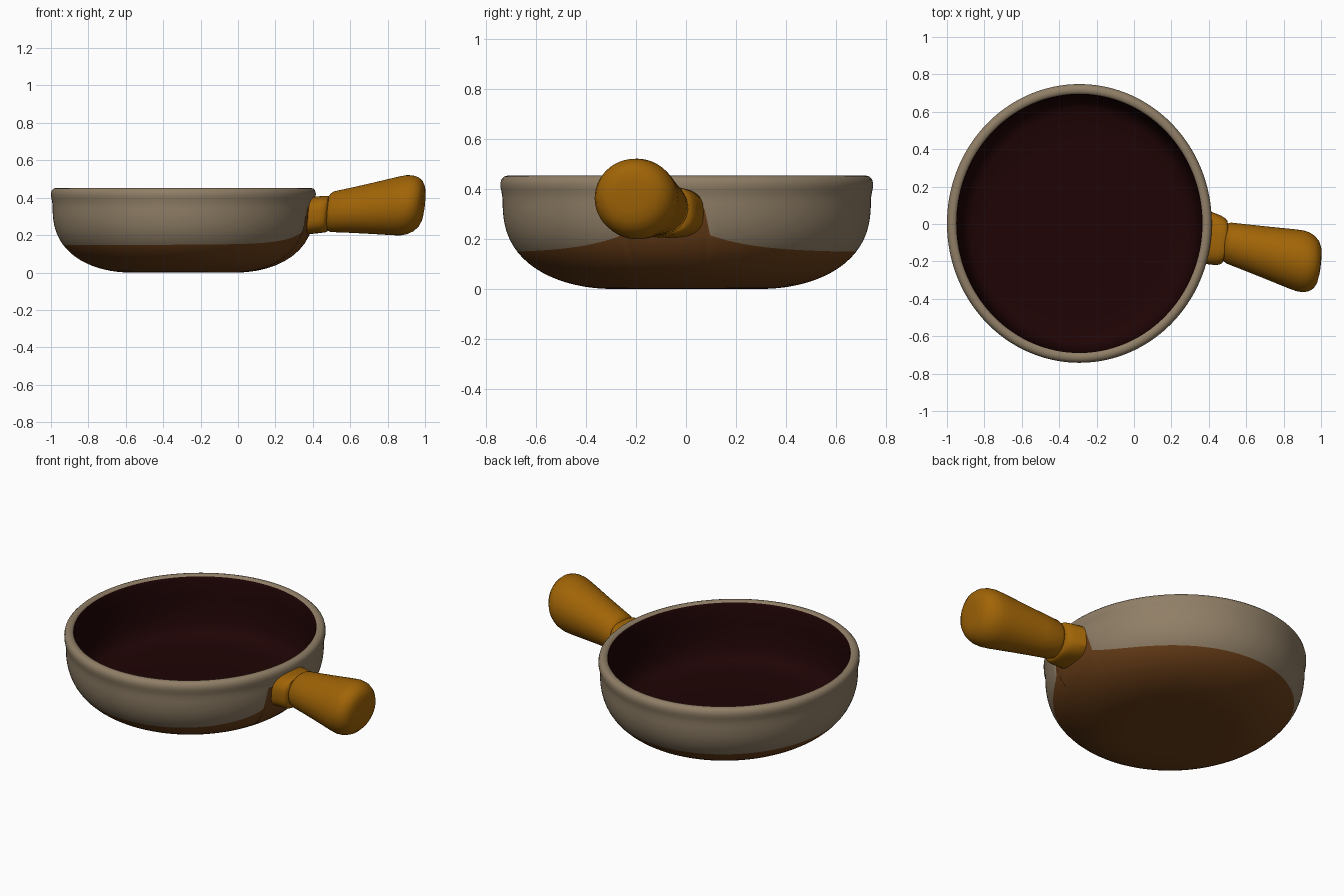
import bpy, bmesh, math
from mathutils import Vector

if "Cube" in bpy.data.objects:
    bpy.data.objects.remove(bpy.data.objects["Cube"])


def material(name, rgb):
    m = bpy.data.materials.new(name)
    m.diffuse_color = (*rgb, 1)
    m.use_nodes = True
    m.node_tree.nodes["Principled BSDF"].inputs["Base Color"].default_value = m.diffuse_color
    return m


CLAY = material("beige clay", (0.28, 0.212, 0.135))
BROWN = material("brown glaze", (0.148, 0.05, 0.0095))
DARK = material("dark red glaze", (0.0135, 0.0011, 0.0014))
OCHRE = material("ochre glaze", (0.355, 0.128, 0.002))


def loft(name, rings, mats, indices):
    """Skin closed rings; indices[i] is the material of the band after ring i."""
    bm = bmesh.new()
    loops = [[bm.verts.new(p) for p in ring] for ring in rings]
    n = len(loops[0])
    for i in range(len(loops) - 1):
        for k in range(n):
            j = (k + 1) % n
            f = bm.faces.new((loops[i][k], loops[i][j], loops[i + 1][j], loops[i + 1][k]))
            f.material_index = indices[i]
    for loop, mi in ((loops[0], indices[0]), (loops[-1], indices[-1])):
        centre = bm.verts.new(sum((v.co for v in loop), Vector()) / n)
        for k in range(n):
            bm.faces.new((loop[k], loop[(k + 1) % n], centre)).material_index = mi
    bmesh.ops.recalc_face_normals(bm, faces=bm.faces)
    me = bpy.data.meshes.new(name)
    bm.to_mesh(me)
    bm.free()
    for m in mats:
        me.materials.append(m)
    ob = bpy.data.objects.new(name, me)
    bpy.context.collection.objects.link(ob)
    bpy.ops.object.select_all(action='DESELECT')
    ob.select_set(True)
    bpy.context.view_layer.objects.active = ob
    bpy.ops.object.shade_smooth_by_angle(angle=math.radians(40))
    return ob


# --- bowl: slightly oval, with the brown dip line rising around the handle
CX, CY, RX, RY, SEG = -0.292, 0.003, 0.708, 0.745, 192
ANGLES = [2 * math.pi * k / SEG for k in range(SEG)]


def wall_radius(z):
    return 0.4 + 0.588 * math.sqrt(max(0, 1 - (1 - z / 0.36) ** 2.6))


def dip_line(a):
    d = abs((a + 0.12 + math.pi) % (2 * math.pi) - math.pi) * RY
    t = min(1, max(0, (0.185 - d) / 0.035))
    return min(0.352, 0.148 + 0.17 * math.exp(-d / 0.2) + 0.13 * t * t * (3 - 2 * t))


def bowl_point(a, r, z):
    return (CX + RX * r * math.cos(a), CY + RY * r * math.sin(a), z)


def ring(r, z):
    return [bowl_point(a, r, z) for a in ANGLES]


rings, idx = [], []
for i in range(13):                      # glazed base up to the dip line
    rings.append([bowl_point(a, wall_radius(z), z) for a in ANGLES
                  for z in [dip_line(a) * (i / 12) ** 2]])
    idx.append(1 if i < 12 else 0)
for i in range(1, 9):                    # bare clay wall
    rings.append([bowl_point(a, wall_radius(z), z) for a in ANGLES
                  for z in [dip_line(a) + (0.36 - dip_line(a)) * i / 8]])
    idx.append(0)
for r, z in ((0.991, 0.377), (0.995, 0.392), (0.999, 0.406), (1, 0.422), (0.994, 0.439),
             (0.98, 0.449), (0.962, 0.453), (0.943, 0.451), (0.93, 0.444)):
    rings.append(ring(r, z))             # rolled lip
    idx.append(0)
idx[-1] = 2
for r, z in ((0.923, 0.43), (0.919, 0.33), (0.909, 0.24), (0.893, 0.18), (0.872, 0.145),
             (0.84, 0.121), (0.79, 0.107), (0.7, 0.1), (0.4, 0.097)):
    rings.append(ring(r, z))             # dark interior
    idx.append(2)
loft("bowl", rings, [CLAY, BROWN, DARK], idx)


# --- handle: rounded collar against the wall and a flaring round grip
def handle_part(name, sections, power, drop=0):
    out = []
    for x, hw, hh in sections:
        c = Vector((x, -0.1 - 0.25 * (x - 0.5), 0.325 - drop + 0.09 * (x - 0.5)))
        pts = []
        for k in range(48):
            a = 2 * math.pi * k / 48
            y, z = (math.copysign(abs(f) ** (2 / power), f) for f in (math.cos(a), math.sin(a)))
            pts.append(c + Vector((0.12, 1, 0)) * y * hw + Vector((0.09, 0, 1)) * z * hh)
        out.append(pts)
    loft(name, out, [OCHRE], [0] * len(out))


handle_part("handle_collar", ((0.37, 0.13, 0.096), (0.385, 0.141, 0.1), (0.45, 0.132, 0.099),
                              (0.472, 0.124, 0.098), (0.483, 0.114, 0.093),
                              (0.488, 0.097, 0.085)), 2.8, 0.01)
handle_part("handle_grip", ((0.478, 0.085, 0.085), (0.488, 0.099, 0.099), (0.505, 0.109, 0.109),
                            (0.6, 0.122, 0.121), (0.7, 0.136, 0.135), (0.84, 0.157, 0.156),
                            (0.885, 0.162, 0.161), (0.92, 0.16, 0.157), (0.95, 0.148, 0.145),
                            (0.973, 0.128, 0.125), (0.987, 0.1, 0.098),
                            (0.993, 0.06, 0.06)), 2.0)
